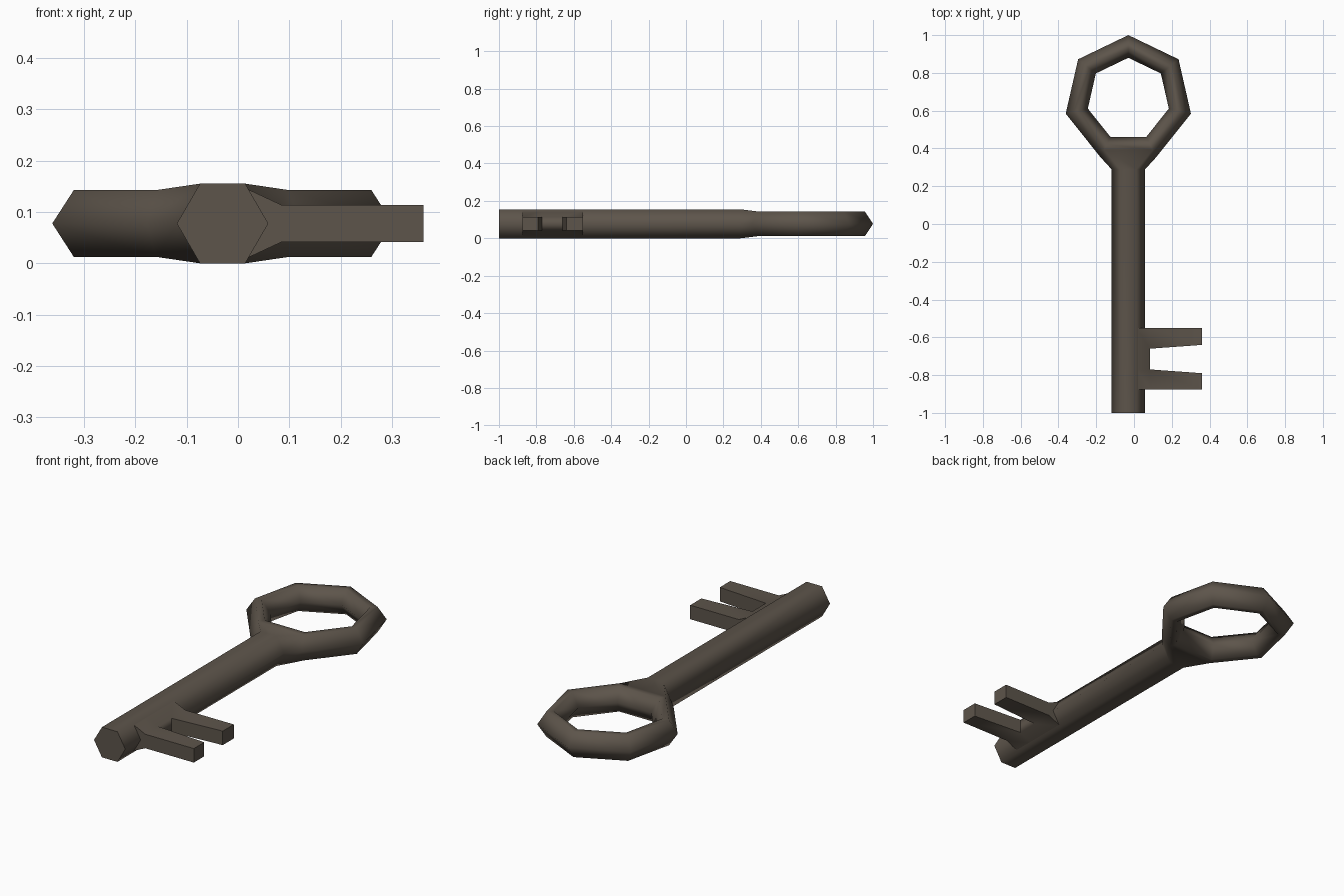
import bpy, bmesh, math

cube = bpy.data.objects.get("Cube")
if cube:
    bpy.data.objects.remove(cube, do_unlink=True)

MID_X, MID_Z = -0.03, 0.0775
BOW_Y = 0.66
SIDES = 7

iron = bpy.data.materials.new("dark_iron")
iron.use_nodes = True
colour = (0.11, 0.09, 0.07, 1)
iron.diffuse_color = colour
bsdf = iron.node_tree.nodes["Principled BSDF"]
bsdf.inputs["Base Color"].default_value = colour
bsdf.inputs["Roughness"].default_value = 0.8


def finish(bm, name):
    bmesh.ops.recalc_face_normals(bm, faces=bm.faces[:])
    mesh = bpy.data.meshes.new(name)
    bm.to_mesh(mesh)
    bm.free()
    mesh.materials.append(iron)
    obj = bpy.data.objects.new(name, mesh)
    bpy.context.collection.objects.link(obj)
    bpy.ops.object.select_all(action="DESELECT")
    obj.select_set(True)
    bpy.context.view_layer.objects.active = obj
    bpy.ops.object.shade_smooth_by_angle(angle=math.radians(75))


def bridge(bm, a, b, skip=()):
    n = len(a)
    for j in range(n):
        if j not in skip:
            bm.faces.new((a[j], a[(j + 1) % n], b[(j + 1) % n], b[j]))


# Bow: seven-sided ring with a six-sided section, open where the shaft joins
bm = bmesh.new()
section = [(0.34, 0), (0.297, 0.065), (0.263, 0.065),
           (0.22, 0), (0.263, -0.065), (0.297, -0.065)]
rings = []
for k in range(SIDES):
    a = math.tau * k / SIDES
    rings.append([bm.verts.new((MID_X + r * math.sin(a), BOW_Y + r * math.cos(a), MID_Z + z))
                  for r, z in section])
for k in range(SIDES):
    bridge(bm, rings[k], rings[(k + 1) % SIDES], skip=(0, 5) if k == 3 else ())
right, left = rings[3], rings[4]
opening = [right[1], right[0], right[5], left[5], left[0], left[1]]

# Shaft: six-sided bar flaring into the opening of the bow
hexagon = [(0.044, 1), (0.089, 0), (0.044, -1), (-0.044, -1), (-0.089, 0), (-0.044, 1)]
loops = [opening]
for y in (0.29, -1):
    loops.append([bm.verts.new((MID_X + x, y, MID_Z + s * MID_Z)) for x, s in hexagon])
    bridge(bm, loops[-2], loops[-1])
bm.faces.new(loops[-1])
finish(bm, "bow_and_shaft")

# Bit: sloped root on the shaft carrying two tapered teeth
bm = bmesh.new()


def column(x, half, ys):
    return [[bm.verts.new((x, y, MID_Z + s * half)) for s in (1, 0, -1)] for y in ys]


inner = column(0.012, 0.07, (-0.55, -0.66, -0.77, -0.875))
outer = column(0.085, 0.036, (-0.55, -0.66, -0.77, -0.875))
tips = column(0.361, 0.036, (-0.55, -0.64, -0.79, -0.875))


def wall(a, b):
    for j in range(2):
        bm.faces.new((a[j], b[j], b[j + 1], a[j + 1]))


for i in range(3):
    for j in (0, 2):
        bm.faces.new((inner[i][j], outer[i][j], outer[i + 1][j], inner[i + 1][j]))
    wall(inner[i], inner[i + 1])
for i in (0, 3):
    wall(inner[i], outer[i])
wall(outer[1], outer[2])
for i in (0, 2):
    for j in (0, 2):
        bm.faces.new((outer[i][j], tips[i][j], tips[i + 1][j], outer[i + 1][j]))
    wall(outer[i], tips[i])
    wall(outer[i + 1], tips[i + 1])
    wall(tips[i], tips[i + 1])
finish(bm, "bit")
